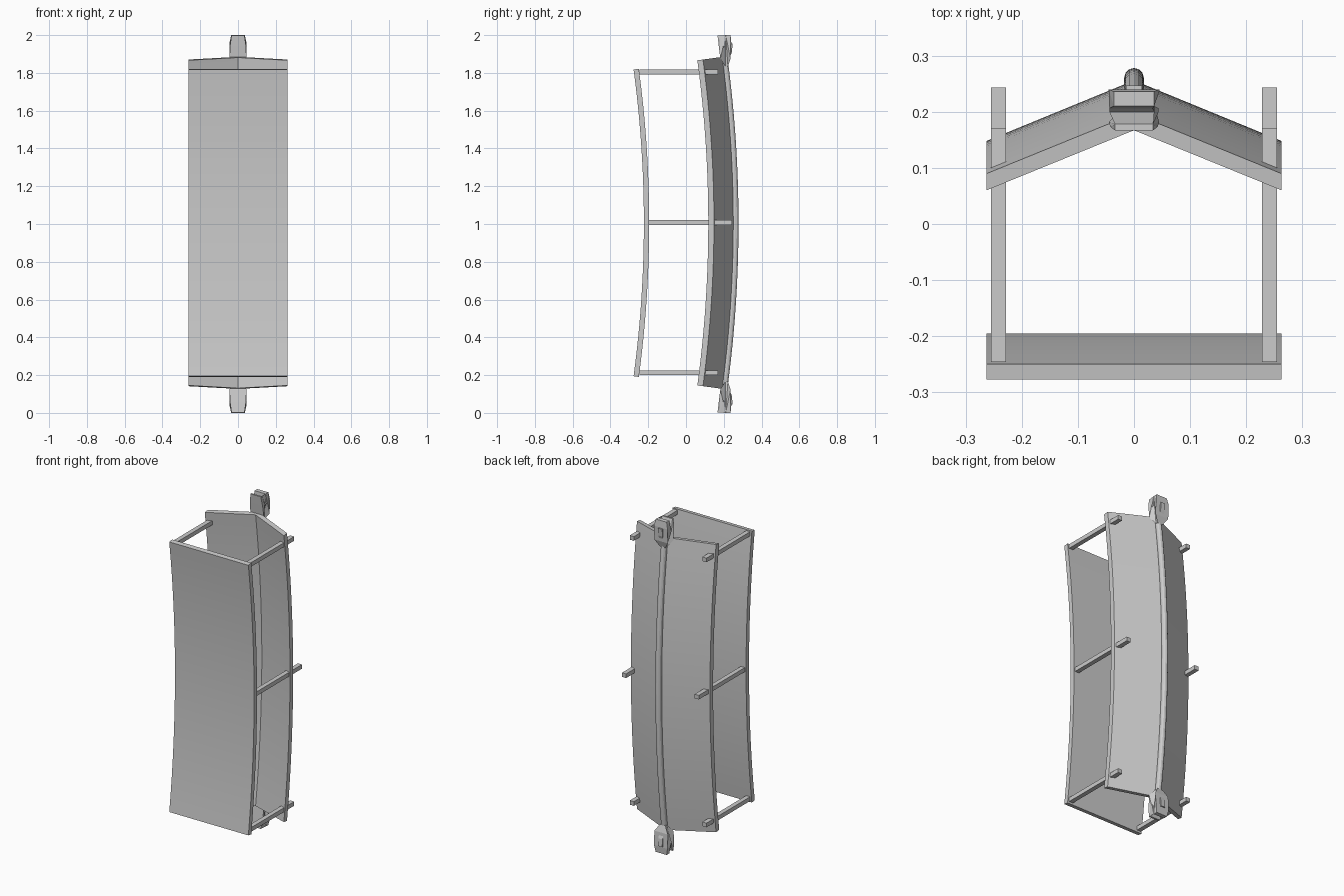
import bpy, bmesh
from math import sin, cos, pi

if "Cube" in bpy.data.objects:
    bpy.data.objects.remove(bpy.data.objects["Cube"])

ARC_Y = -6.3     # shared axis that every curved part bends around
MID_Z = 1.006


def finish(bm, name, smooth=True):
    bmesh.ops.recalc_face_normals(bm, faces=bm.faces)
    mesh = bpy.data.meshes.new(name)
    bm.to_mesh(mesh)
    bm.free()
    ob = bpy.data.objects.new(name, mesh)
    bpy.context.collection.objects.link(ob)
    if smooth:
        bpy.ops.object.select_all(action='DESELECT')
        ob.select_set(True)
        bpy.context.view_layer.objects.active = ob
        bpy.ops.object.shade_smooth_by_angle(angle=0.35)
    return ob


def arc_sweep(name, section, half_angle, steps=24):
    """Sweep an (x, y) section vertically along the shared arc."""
    bm = bmesh.new()
    rings = []
    for i in range(steps + 1):
        a = half_angle * (2 * i / steps - 1)
        rings.append([bm.verts.new((x, ARC_Y + (y - ARC_Y) * cos(a),
                                    MID_Z + (y - ARC_Y) * sin(a)))
                      for x, y in section])
    n = len(section)
    for r0, r1 in zip(rings, rings[1:]):
        for j in range(n):
            k = (j + 1) % n
            bm.faces.new((r0[j], r0[k], r1[k], r1[j]))
    bm.faces.new(rings[0])
    bm.faces.new(rings[-1])
    return finish(bm, name)


def box(name, lo, hi):
    bm = bmesh.new()
    bmesh.ops.create_cube(bm, size=1)
    for v in bm.verts:
        v.co = [l + (h - l) * (c + 0.5) for l, h, c in zip(lo, hi, v.co)]
    return finish(bm, name, False)


def side_profile(name, pts, flip):
    """Solid from (y, z, half width) points, mirrored across x."""
    bm = bmesh.new()
    loops = [[bm.verts.new((s * w, y, 2 - z if flip else z)) for y, z, w in pts]
             for s in (-1, 1)]
    for j in range(len(pts)):
        k = (j + 1) % len(pts)
        bm.faces.new((loops[0][j], loops[0][k], loops[1][k], loops[1][j]))
    caps = [bm.faces.new(l) for l in loops]
    bmesh.ops.triangulate(bm, faces=caps)
    return finish(bm, name, False)


# Curved panels: flat at the front, V-folded at the back
W = 0.263
arc_sweep("front_panel", [(-W, -.223), (W, -.223), (W, -.195), (-W, -.195)], .134)
arc_sweep("back_panel", [(-W, .118), (0, .226), (W, .118),
                         (W, .148), (0, .256), (-W, .148)], .1345)

# Bent tube running down the spine of the back panel
tube = [(.0175 * cos(i * pi / 6), .2605 + .0175 * sin(i * pi / 6)) for i in range(12)]
arc_sweep("spine_tube", tube, .131)

# Spacer bars joining the panels
for side, sx in (("left", -1), ("right", 1)):
    x0, x1 = sorted((sx * .228, sx * .255))
    for level, z, y0, y1 in (("lower", .212, -.246, .17), ("middle", 1.008, -.2, .243),
                             ("upper", 1.805, -.246, .17)):
        box(f"spacer_bar_{side}_{level}", (x0, y0, z - .0125), (x1, y1, z + .0125))

# Forked end clamps with a small catch on the back
fork = [(.208, 1.835, .018), (.222, 1.835, .018), (.236, 1.875, .045),
        (.24, 1.96, .045), (.236, 2.0, .036), (.21, 2.0, .036),
        (.206, 1.945, .044), (.2, 1.935, .044), (.178, 1.998, .034),
        (.167, 1.998, .034), (.173, 1.945, .042), (.182, 1.875, .045)]
catch = [(.23, 1.955, .014), (.247, 1.955, .014), (.243, 1.91, .014), (.228, 1.87, .014)]
for end, flip in (("top", False), ("bottom", True)):
    side_profile(f"{end}_clamp", fork, flip)
    side_profile(f"{end}_clamp_catch", catch, flip)
